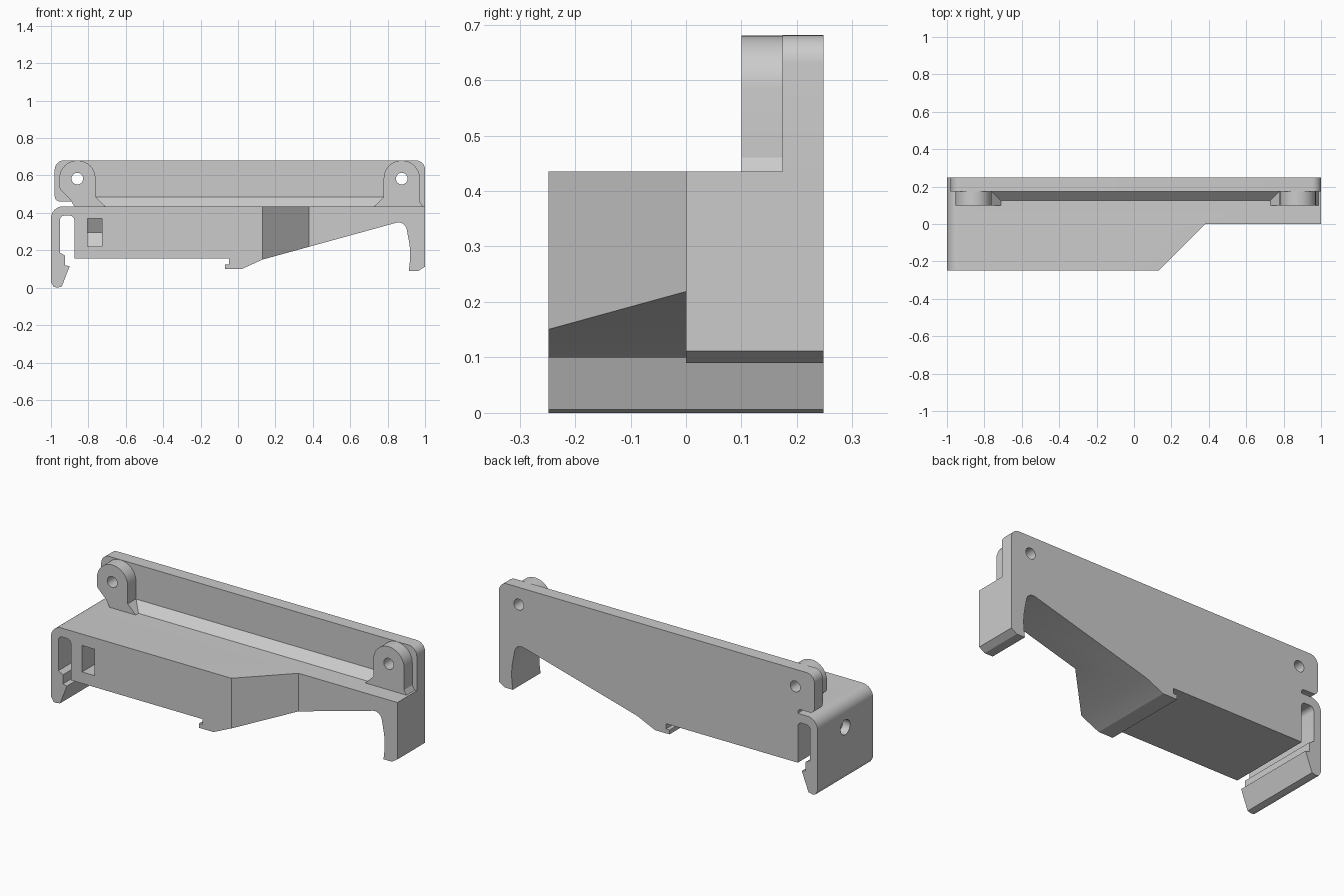
import bpy, bmesh
from math import tan, sin, pi
from mathutils import Vector, Matrix

if "Cube" in bpy.data.objects:
    bpy.data.objects.remove(bpy.data.objects["Cube"])


def rounded(pts, n=8):
    """Closed 2D outline; points given as (a, b, radius) get a fillet."""
    out = []
    for i, p in enumerate(pts):
        c = Vector(p[:2])
        r = p[2] if len(p) > 2 else 0
        if not r:
            out.append(c)
            continue
        u = (Vector(pts[i - 1][:2]) - c).normalized()
        v = (Vector(pts[(i + 1) % len(pts)][:2]) - c).normalized()
        half = u.angle(v) / 2
        centre = c + (u + v).normalized() * r / sin(half)
        start = c + u * r / tan(half) - centre
        turn = pi - 2 * half
        if u.x * v.y - u.y * v.x > 0:
            turn = -turn
        out += [centre + Matrix.Rotation(turn * k / n, 2) @ start for k in range(n + 1)]
    return out


def extrude(name, pts, axis, lo, hi):
    """Prism from a 2D outline along one axis."""
    place = {'x': lambda p, t: (t, p.x, p.y),
             'y': lambda p, t: (p.x, t, p.y),
             'z': lambda p, t: (p.x, p.y, t)}[axis]
    bm = bmesh.new()
    face = bm.faces.new([bm.verts.new(place(p, lo)) for p in rounded(pts)])
    ext = bmesh.ops.extrude_face_region(bm, geom=[face])
    moved = [g for g in ext['geom'] if isinstance(g, bmesh.types.BMVert)]
    shift = Vector(place(Vector((0, 0)), hi - lo))
    bmesh.ops.translate(bm, verts=moved, vec=shift)
    bmesh.ops.recalc_face_normals(bm, faces=bm.faces)
    me = bpy.data.meshes.new(name)
    bm.to_mesh(me)
    bm.free()
    ob = bpy.data.objects.new(name, me)
    bpy.context.collection.objects.link(ob)
    return ob


def cylinder(name, radius, length, loc, rot):
    bpy.ops.mesh.primitive_cylinder_add(vertices=32, radius=radius, depth=length,
                                        location=loc, rotation=rot)
    bpy.context.object.name = name
    return bpy.context.object


def combine(body, tool, op):
    tool.hide_render = True
    mod = body.modifiers.new(op, 'BOOLEAN')
    mod.operation, mod.solver, mod.object = op, 'EXACT', tool
    bpy.context.view_layer.objects.active = body
    bpy.ops.object.modifier_apply(modifier=mod.name)
    bpy.data.objects.remove(tool)


# Lower housing with the spring clip on the left and the leg on the right
body = extrude("bracket_body", [
    (-1, 0.435, 0.065), (-1, 0.03), (-0.985, 0.004), (-0.965, 0), (-0.942, 0.006),
    (-0.90, 0.115), (-0.925, 0.12), (-0.925, 0.172), (-0.953, 0.188),
    (-0.953, 0.385, 0.025), (-0.875, 0.385, 0.025), (-0.875, 0.155),
    (-0.048, 0.155), (-0.048, 0.125), (-0.07, 0.125), (-0.07, 0.10), (0.02, 0.10),
    (0.13, 0.15), (0.893, 0.36, 0.045), (0.925, 0.19, 0.4), (0.913, 0.09),
    (0.965, 0.09), (1, 0.112), (1, 0.435)], 'y', -0.248, 0.248)

# Cut away the front right side with a diagonal shoulder
combine(body, extrude("shoulder_cutter", [
    (0.08, -0.3), (0.38, 0), (1.1, 0), (1.1, -0.3)], 'z', -0.1, 0.6), 'DIFFERENCE')

# Upright back plate
combine(body, extrude("back_plate", [
    (-0.98, 0.681, 0.05), (-0.98, 0.46, 0.03), (-0.89, 0.46), (-0.879, 0.455),
    (-0.875, 0.445), (-0.875, 0.40), (1, 0.40), (1, 0.681, 0.05)],
    'y', 0.174, 0.248), 'UNION')

# Sloped strip where plate meets housing
combine(body, extrude("plate_fillet", [
    (0.105, 0.415), (0.19, 0.50), (0.19, 0.415)], 'x', -0.8, 0.82), 'UNION')

# Pivot lugs
R = 0.0965
combine(body, extrude("left_lug", [
    (-0.955, 0.68, R - 0.001), (-0.955, 0.53, 0.03), (-0.90, 0.475), (-0.875, 0.435),
    (-0.875, 0.41), (-0.712, 0.41), (-0.712, 0.435), (-0.762, 0.485),
    (-0.762, 0.68, R - 0.001)], 'y', 0.10, 0.182), 'UNION')
combine(body, extrude("right_lug", [
    (0.972, 0.68, R - 0.001), (0.972, 0.46), (0.987, 0.435), (0.987, 0.41),
    (0.729, 0.41), (0.729, 0.435), (0.779, 0.485),
    (0.779, 0.68, R - 0.001)], 'y', 0.10, 0.182), 'UNION')

# Pin holes through lugs and plate
for x in (-0.859, 0.8755):
    combine(body, cylinder("pin_hole", 0.031, 0.6, (x, 0.2, 0.583), (pi / 2, 0, 0)), 'DIFFERENCE')

# Nut pocket opening to the front, and the screw hole from the left
combine(body, extrude("nut_pocket", [
    (-0.4, 0.22), (0.043, 0.22), (0.087, 0.295), (0.043, 0.37), (-0.4, 0.37)],
    'x', -0.805, -0.727), 'DIFFERENCE')
combine(body, cylinder("screw_hole", 0.042, 0.5, (-0.9, 0, 0.295), (0, pi / 2, 0)), 'DIFFERENCE')

# Smooth the rounded corners only
bpy.ops.object.select_all(action='DESELECT')
body.select_set(True)
bpy.context.view_layer.objects.active = body
bpy.ops.object.shade_smooth_by_angle(angle=0.4)
